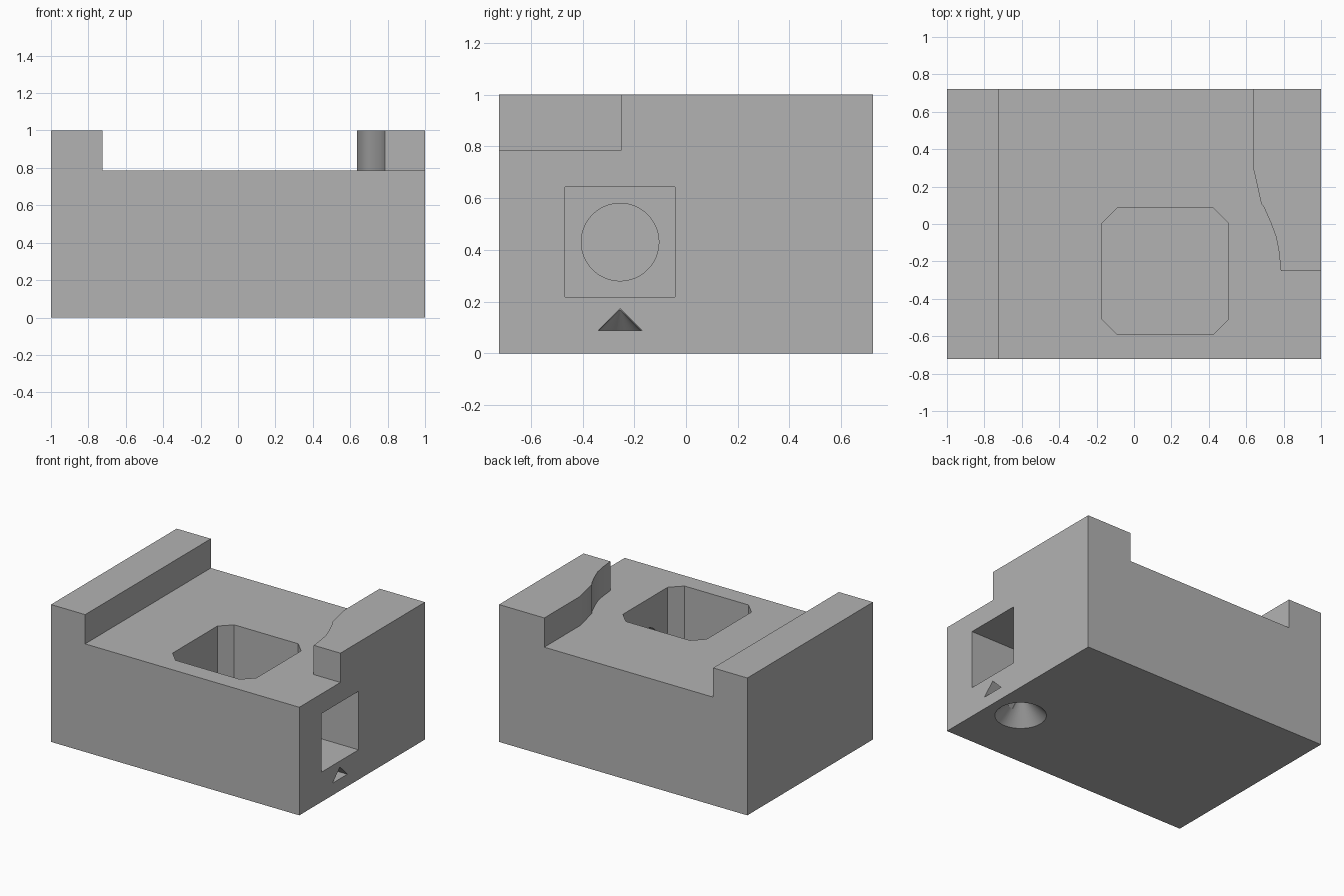
import bpy, bmesh, math
from mathutils import Matrix, Vector

old = bpy.data.objects.get("Cube")
if old:
    bpy.data.objects.remove(old, do_unlink=True)

HALF_Y = 0.723
AXIS_Y, AXIS_Z = -0.255, 0.43    # shared centre line of the side openings

grey = bpy.data.materials.new("plain grey")
grey.use_nodes = True
colour = (0.45, 0.45, 0.45, 1)
grey.diffuse_color = colour
grey.node_tree.nodes["Principled BSDF"].inputs["Base Color"].default_value = colour


def make_object(name, bm):
    bmesh.ops.recalc_face_normals(bm, faces=bm.faces)
    mesh = bpy.data.meshes.new(name)
    bm.to_mesh(mesh)
    bm.free()
    mesh.materials.append(grey)
    obj = bpy.data.objects.new(name, mesh)
    bpy.context.collection.objects.link(obj)
    return obj


def prism(name, outline, start, end, axis="z"):
    """Extrude a flat outline along z (points are x, y) or x (points are y, z)."""
    bm = bmesh.new()
    place = (lambda a, b: (a, b, start)) if axis == "z" else (lambda a, b: (start, a, b))
    face = bm.faces.new([bm.verts.new(place(a, b)) for a, b in outline])
    moved = bmesh.ops.extrude_face_region(bm, geom=[face])["geom"]
    step = Vector((0, 0, end - start) if axis == "z" else (end - start, 0, 0))
    bmesh.ops.translate(bm, vec=step, verts=[v for v in moved if isinstance(v, bmesh.types.BMVert)])
    return make_object(name, bm)


def rectangle(a0, a1, b0, b1):
    return [(a0, b0), (a1, b0), (a1, b1), (a0, b1)]


def circle(a, b, radius, count=64):
    turns = [2 * math.pi * i / count for i in range(count)]
    return [(a + radius * math.cos(t), b + radius * math.sin(t)) for t in turns]


# Solid block
body = prism("body", rectangle(-1, 1, -HALF_Y, HALF_Y), 0, 1)

# Open channel between the straight left rail and the curved right rail
rail_curve = [(0.785, -0.25), (0.775, -0.15), (0.76, -0.07), (0.73, 0.01),
              (0.697, 0.085), (0.68, 0.11), (0.66, 0.2), (0.635, 0.31)]
channel = [(-0.725, -0.9), (1.1, -0.9), (1.1, -0.25)] + rail_curve + [(0.635, 0.9), (-0.725, 0.9)]

# Deep pocket with clipped corners
x0, x1, y0, y1, c = -0.17, 0.505, -0.59, 0.085, 0.08
pocket = [(x0 + c, y0), (x1 - c, y0), (x1, y0 + c), (x1, y1 - c),
          (x1 - c, y1), (x0 + c, y1), (x0, y1 - c), (x0, y0 + c)]

# Triangular wire tunnel
tunnel = [(AXIS_Y - 0.085, 0.088), (AXIS_Y + 0.085, 0.088), (AXIS_Y, 0.173)]

# Square socket in the side and the round bore joining it to the pocket
s = 0.213
socket = rectangle(AXIS_Y - s, AXIS_Y + s, AXIS_Z - s, AXIS_Z + s)

cutters = [
    prism("channel_cutter", channel, 0.787, 1.2),
    prism("pocket_cutter", pocket, 0.09, 0.95),
    prism("socket_cutter", socket, 0.58, 1.1, "x"),
    prism("bore_cutter", circle(AXIS_Y, AXIS_Z, 0.15), 0.4, 0.7, "x"),
    prism("tunnel_cutter", tunnel, 0.76, 1.1, "x"),
]

# Conical recess underneath
bm = bmesh.new()
bmesh.ops.create_cone(bm, cap_ends=True, segments=48, radius1=0.21, radius2=0.002, depth=0.208,
                      matrix=Matrix.Translation((0.76, AXIS_Y, 0.064)))
cutters.append(make_object("cone_cutter", bm))

for cutter in cutters:
    cut = body.modifiers.new(cutter.name, "BOOLEAN")
    cut.operation = "DIFFERENCE"
    cut.solver = "EXACT"
    cut.object = cutter

# Apply the cuts and drop the cutters
bpy.context.view_layer.update()
evaluated = body.evaluated_get(bpy.context.evaluated_depsgraph_get())
result = bpy.data.meshes.new_from_object(evaluated)
body.modifiers.clear()
body.data = result
for cutter in cutters:
    bpy.data.objects.remove(cutter, do_unlink=True)

bpy.ops.object.select_all(action="DESELECT")
body.select_set(True)
bpy.context.view_layer.objects.active = body
bpy.ops.object.shade_smooth_by_angle(angle=math.radians(30))
